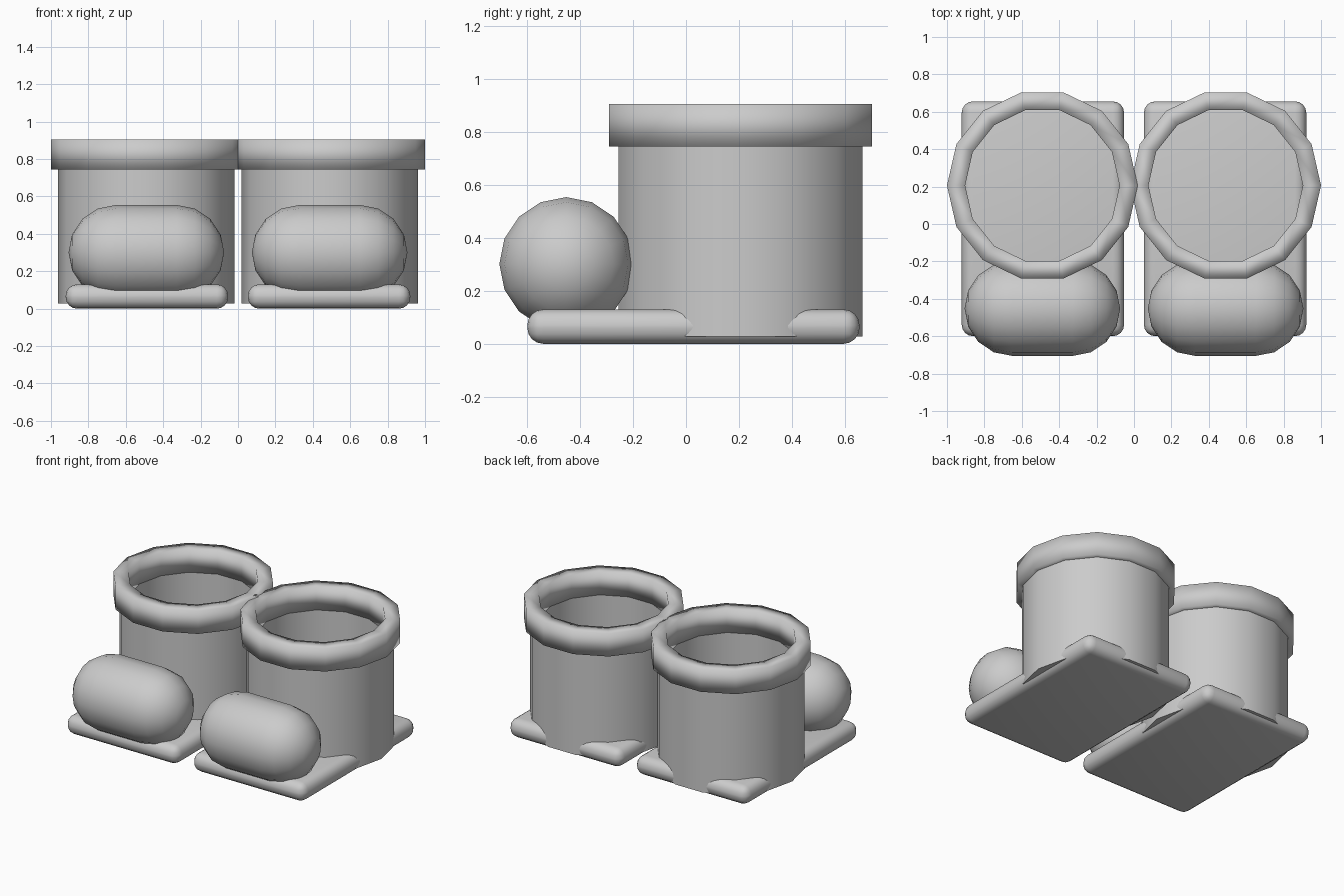
import bpy, bmesh
from math import cos, sin, pi
from mathutils import Matrix, Vector

if "Cube" in bpy.data.objects:
    bpy.data.objects.remove(bpy.data.objects["Cube"])


def finish(bm, name):
    bmesh.ops.recalc_face_normals(bm, faces=bm.faces)
    for f in bm.faces:
        f.smooth = True
    me = bpy.data.meshes.new(name)
    bm.to_mesh(me)
    bm.free()
    ob = bpy.data.objects.new(name, me)
    bpy.context.collection.objects.link(ob)
    return ob


def lathe(name, profile, sides, loc, closed=False, along_x=False):
    """Turn (radius, height) points around an axis."""
    bm = bmesh.new()
    rings = []
    for r, h in profile:
        if r < 1e-5:
            rings.append([bm.verts.new((0, 0, h))] * sides)
        else:
            rings.append([bm.verts.new((r * cos(2 * pi * i / sides),
                                        r * sin(2 * pi * i / sides), h))
                          for i in range(sides)])
    pairs = list(zip(rings, rings[1:]))
    if closed:
        pairs.append((rings[-1], rings[0]))
    for a, b in pairs:
        for i in range(sides):
            j = (i + 1) % sides
            bm.faces.new(dict.fromkeys((a[i], a[j], b[j], b[i])))
    m = Matrix.Translation(loc)
    if along_x:
        m = m @ Matrix.Rotation(pi / 2, 4, 'Y')
    bm.transform(m)
    return finish(bm, name)


def rounded_box(name, size, loc, radius):
    bm = bmesh.new()
    bmesh.ops.create_cube(bm, size=1)
    bmesh.ops.scale(bm, vec=size, verts=bm.verts)
    bmesh.ops.bevel(bm, geom=bm.edges[:], offset=radius, segments=4,
                    profile=0.5, affect='EDGES')
    bmesh.ops.translate(bm, vec=loc, verts=bm.verts)
    return finish(bm, name)


# capsule outline for the toe
R, HALF = 0.253, 0.163
arc = [(R * sin(k * pi / 8), HALF + R * cos(k * pi / 8)) for k in range(5)]
capsule = arc + [(r, -h) for r, h in reversed(arc)]

for side, s in (("left", -1), ("right", 1)):
    x = 0.49 * s
    # flat sole with rounded edges
    rounded_box(f"{side}_sole", Vector((0.868, 1.255, 0.13)),
                Vector((0.487 * s, 0.028, 0.065)), 0.06)
    # hollow shaft, open at the top
    lathe(f"{side}_shaft", [(0.472, 0.027), (0.472, 0.82), (0.415, 0.82), (0.415, 0.027)],
          14, (x, 0.206, 0), closed=True).data.set_sharp_from_angle(angle=0.9)
    # thick cuff around the opening
    lathe(f"{side}_cuff", [(0.51, 0.745), (0.51, 0.905), (0.413, 0.905), (0.413, 0.745)],
          14, (x, 0.206, 0), closed=True)
    # rounded toe
    lathe(f"{side}_toe", capsule, 16, (x, -0.452, 0.301), along_x=True)
